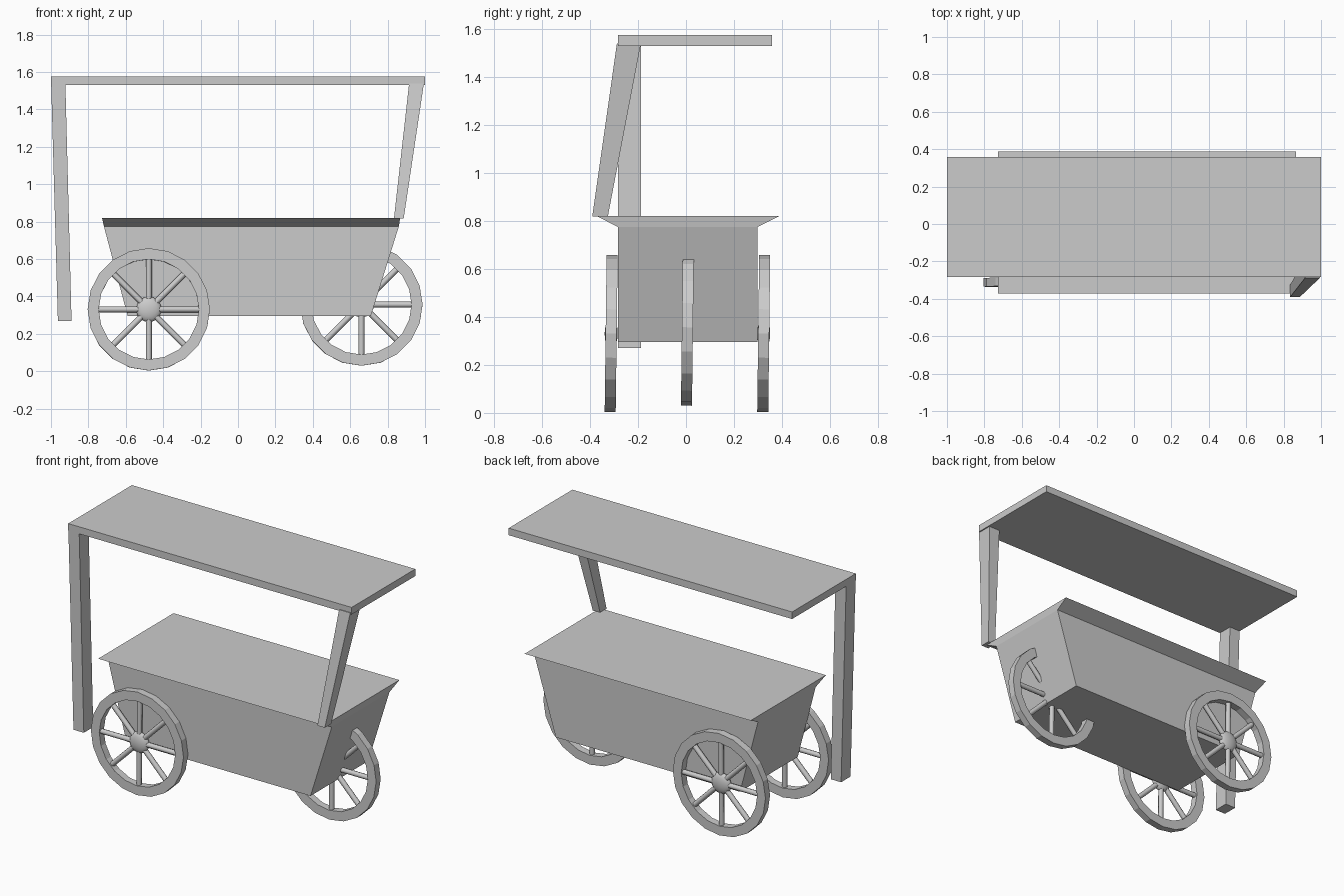
import bpy, bmesh, math
from mathutils import Matrix, Vector

if "Cube" in bpy.data.objects:
    bpy.data.objects.remove(bpy.data.objects["Cube"])


def make(name, bm):
    bmesh.ops.recalc_face_normals(bm, faces=bm.faces[:])
    me = bpy.data.meshes.new(name)
    bm.to_mesh(me)
    bm.free()
    ob = bpy.data.objects.new(name, me)
    bpy.context.collection.objects.link(ob)
    return ob


def loft(name, levels):
    """Closed solid through rectangles (x0, x1, y0, y1, z)."""
    bm = bmesh.new()
    rings = []
    for x0, x1, y0, y1, z in levels:
        rings.append([bm.verts.new(p) for p in
                      ((x0, y0, z), (x1, y0, z), (x1, y1, z), (x0, y1, z))])
    for a, b in zip(rings, rings[1:]):
        for i in range(4):
            j = (i + 1) % 4
            bm.faces.new((a[i], a[j], b[j], b[i]))
    bm.faces.new(rings[0])
    bm.faces.new(rings[-1])
    return make(name, bm)


# Cart body: tapered ends, upright sides, flared rim
loft("cart_body", [(-0.59, 0.71, -0.283, 0.298, 0.295),
                   (-0.717, 0.86, -0.283, 0.298, 0.775),
                   (-0.727, 0.867, -0.372, 0.388, 0.82)])

# Flat canopy and its two leaning posts
loft("canopy", [(-1, 1, -0.283, 0.359, 1.53), (-1, 1, -0.283, 0.359, 1.575)])
loft("left_post", [(-0.963, -0.89, -0.283, -0.188, 0.27),
                   (-0.999, -0.923, -0.283, -0.188, 1.54)])
loft("right_post", [(0.834, 0.886, -0.391, -0.326, 0.818),
                    (0.994, 0.915, -0.288, -0.188, 1.54)][:1]
     + [(0.915, 0.994, -0.288, -0.188, 1.54)])

R_OUT, R_IN, HALF, SIDES, SPOKES = 0.327, 0.268, 0.023, 20, 8


def wheel(name, centre):
    place = Matrix.Translation(centre) @ Matrix.Rotation(-0.0125, 4, 'X')

    # Rim: square section swept round the y axis
    bm = bmesh.new()
    rings = []
    for i in range(SIDES):
        a = 2 * math.pi * i / SIDES
        rings.append([bm.verts.new((r * math.cos(a), y, r * math.sin(a)))
                      for r, y in ((R_OUT, -HALF), (R_OUT, HALF),
                                   (R_IN, HALF), (R_IN, -HALF))])
    for i in range(SIDES):
        a, b = rings[i], rings[(i + 1) % SIDES]
        for k in range(4):
            m = (k + 1) % 4
            bm.faces.new((a[k], a[m], b[m], b[k]))
    make(name + "_rim", bm).matrix_world = place

    # Spokes and domed hub
    bm = bmesh.new()
    for i in range(SPOKES):
        turn = Matrix.Rotation(2 * math.pi * i / SPOKES, 4, 'Y')
        bmesh.ops.create_cone(bm, segments=8, cap_ends=True, radius1=0.016,
                              radius2=0.016, depth=0.24,
                              matrix=turn @ Matrix.Translation((0, 0, 0.155)))
    bmesh.ops.create_uvsphere(bm, u_segments=16, v_segments=10, radius=0.068,
                              matrix=Matrix.Diagonal((1, 0.4, 1, 1))
                              @ Matrix.Rotation(math.pi / 2, 4, 'X'))
    hub = make(name + "_spokes_and_hub", bm)
    hub.matrix_world = place
    for p in hub.data.polygons:
        p.use_smooth = True
    bpy.context.view_layer.objects.active = hub
    hub.select_set(True)
    bpy.ops.object.shade_smooth_by_angle(angle=math.radians(50))
    hub.select_set(False)


# Two side wheels at the left, one centre wheel at the right
wheel("front_wheel", Vector((-0.477, -0.312, 0.331)))
wheel("back_wheel", Vector((-0.477, 0.324, 0.331)))
wheel("centre_wheel", Vector((0.66, 0.006, 0.357)))
